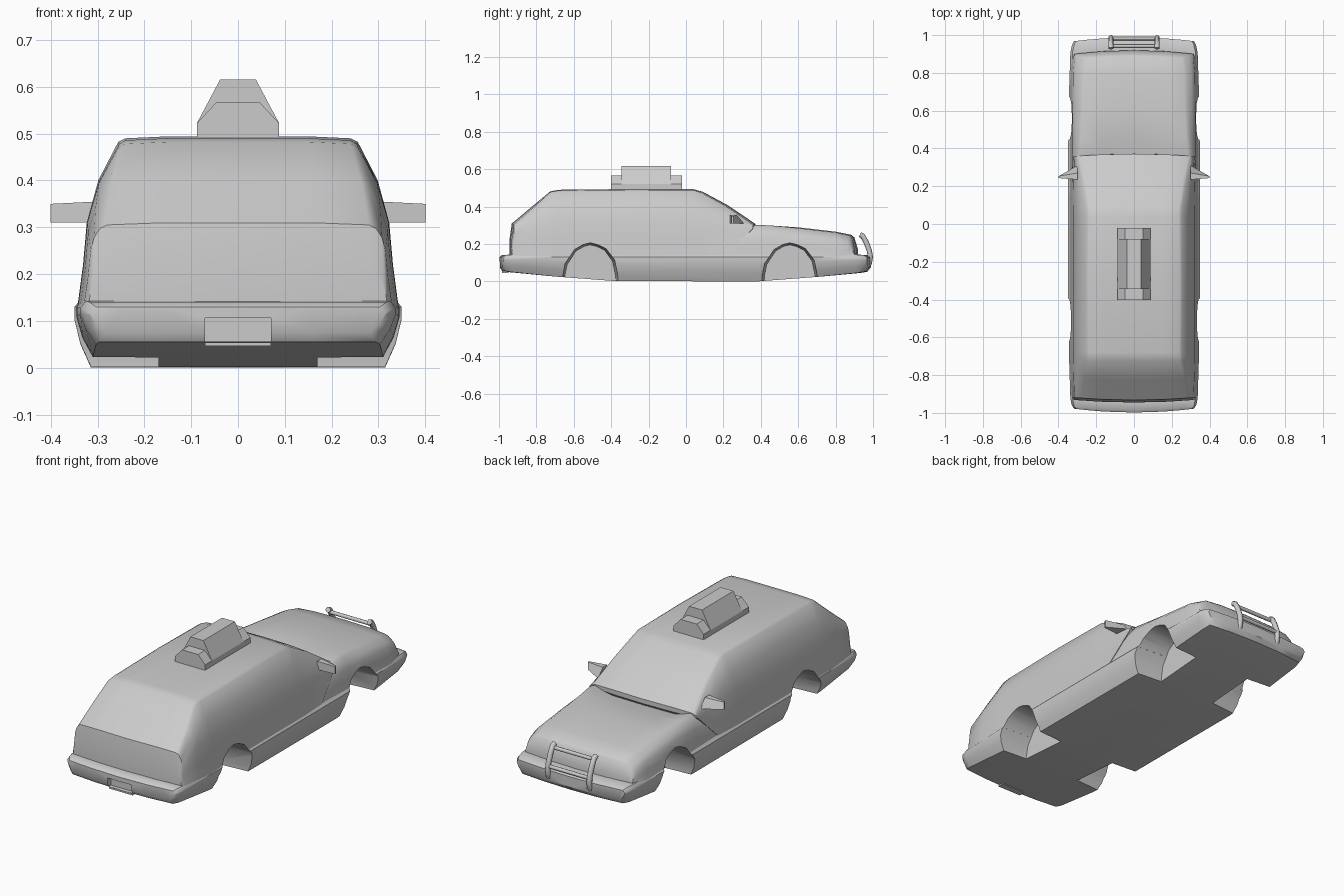
import bpy, bmesh, math

cube = bpy.data.objects.get("Cube")
if cube:
    bpy.data.objects.remove(cube)

paint = bpy.data.materials.new("light_grey")
paint.use_nodes = True
GREY = (0.6, 0.6, 0.6, 1)
paint.diffuse_color = GREY
paint.node_tree.nodes["Principled BSDF"].inputs["Base Color"].default_value = GREY


def finish(name, bm):
    """Turn a bmesh into a named, painted object."""
    bmesh.ops.recalc_face_normals(bm, faces=bm.faces)
    mesh = bpy.data.meshes.new(name)
    bm.to_mesh(mesh)
    bm.free()
    mesh.materials.append(paint)
    obj = bpy.data.objects.new(name, mesh)
    bpy.context.collection.objects.link(obj)
    return obj


def smooth(obj, angle):
    bpy.ops.object.select_all(action='DESELECT')
    obj.select_set(True)
    bpy.context.view_layer.objects.active = obj
    bpy.ops.object.shade_smooth_by_angle(angle=math.radians(angle))


def loft(name, stations, section, bow):
    """Skin mirrored half sections along y; the ends bow back at the corners."""
    bm = bmesh.new()
    rings = []
    for i, (y, *params) in enumerate(stations):
        half = section(*params)
        m = len(half) - 1
        pts = half + [(-x, z) for x, z in half[-2:0:-1]]
        shift = bow if i >= len(stations) - 3 else -bow if i < 3 else 0
        rings.append([bm.verts.new((x, y - shift * (x / 0.33) ** 2, z)) for x, z in pts])
    n = len(rings[0])
    for a, b in zip(rings, rings[1:]):
        for j in range(n):
            k = (j + 1) % n
            bm.faces.new((a[j], a[k], b[k], b[j]))
    # End caps run as strips between the lower and upper edges
    for ring in (rings[0], rings[-1]):
        for side in (1, -1):
            for i in range(m // 2 + m % 2):
                ids = [i, i + 1, m - i - 1, m - i]
                face = list(dict.fromkeys(ring[(side * q) % n] for q in ids))
                if len(face) > 2:
                    bm.faces.new(face)
    return finish(name, bm)


def prism(name, a, b):
    """Solid between two matching outlines."""
    bm = bmesh.new()
    va, vb = [[bm.verts.new(p) for p in loop] for loop in (a, b)]
    bm.faces.new(va)
    bm.faces.new(vb)
    for i in range(len(va)):
        j = (i + 1) % len(va)
        bm.faces.new((va[i], va[j], vb[j], vb[i]))
    return finish(name, bm)


def box(name, x, y, z):
    loops = [[(sx * x, py, pz) for sx, pz in ((-1, z[0]), (1, z[0]), (1, z[1]), (-1, z[1]))] for py in y]
    return prism(name, *loops)


def sill_section(zb, w, zt):
    return [(0, zb), (w * .5, zb), (w * .9, zb), (w * .965, zb + (zt - zb) * .35),
            (w, zb + (zt - zb) * .7), (w, zt - .015), (w * .965, zt),
            (w * .8, zt), (w * .5, zt), (0, zt)]


def shell_section(w, belt, bw, zt, tw, crown=.004, zb=.13):
    return [(0, zb), (w * .5, zb), (w, zb), (bw + (w - bw) * .4, zb + (belt - zb) * .5),
            (bw, belt), ((bw + tw) / 2 + (zt - belt) * .05, (belt + zt) / 2),
            (tw, zt - .008), (tw - .015, zt), (tw * .6, zt + crown), (0, zt + crown)]


# Lower body with wraparound bumpers
sill = loft("lower_body", [
    (-.998, .075, .315, .13), (-.985, .055, .328, .14), (-.95, .05, .337, .143),
    (-.7, .026, .344, .145), (-.38, .002, .349, .145), (.38, 0, .349, .145),
    (.7, .024, .344, .145), (.93, .045, .337, .143), (.97, .052, .328, .14),
    (.988, .075, .318, .13)], sill_section, .022)

# Cabin with sloped tail and overhanging windscreen
cabin = loft("cabin", [
    (-.945, .32, .165, .315, .21, .30), (-.932, .33, .25, .315, .305, .295),
    (-.825, .337, .29, .32, .395, .278), (-.725, .342, .31, .322, .478, .256),
    (-.68, .342, .31, .322, .486, .254), (-.3, .343, .31, .323, .49, .256),
    (.04, .343, .31, .322, .489, .252), (.09, .343, .31, .322, .475, .253),
    (.22, .341, .29, .32, .405, .272), (.372, .322, .29, .312, .303, .302, .004, .283)],
    shell_section, .015)

# Bonnet with a dip below the windscreen
bonnet = loft("bonnet", [
    (.1, .338, .2, .328, .24, .29), (.36, .341, .24, .325, .303, .30, -.035),
    (.45, .341, .24, .325, .298, .29, -.012), (.6, .341, .235, .325, .285, .285),
    (.8, .338, .22, .322, .262, .28), (.885, .332, .2, .316, .245, .27),
    (.9, .326, .19, .312, .232, .275), (.92, .32, .145, .316, .165, .30)],
    shell_section, .022)

# Wheel arch cutters, narrowing inwards
arch = [(-.165, -.1), (-.16, .03), (-.145, .1), (-.09, .18), (-.04, .208), (0, .217),
        (.04, .208), (.09, .185), (.14, .12), (.16, .03), (.165, -.1)]
for label, yc, shells in (("rear", -.512, (sill, cabin)), ("front", .555, (sill, bonnet))):
    for s in (1, -1):
        outer = [(s * .5, yc + y, z) for y, z in arch]
        inner = [(s * .17, yc + y * .85, z * .9) for y, z in arch]
        cutter = prism(label + "_arch_cutter", inner, outer)
        cutter.hide_render = True
        cutter.hide_set(True)
        for shell in shells:
            mod = shell.modifiers.new("wheel_arch", 'BOOLEAN')
            mod.operation, mod.object, mod.solver = 'DIFFERENCE', cutter, 'EXACT'

# Number plate recess in the rear bumper
recess = box("plate_cutter", .07, (-1.1, -.965), (.056, .106))
recess.hide_render = True
recess.hide_set(True)
mod = sill.modifiers.new("plate_recess", 'BOOLEAN')
mod.operation, mod.object, mod.solver = 'DIFFERENCE', recess, 'EXACT'
box("plate_lip", .07, (-.985, -.95), (.046, .054))

# Bake the cuts so that shading follows the final surfaces
for shell in (sill, cabin, bonnet):
    bpy.ops.object.select_all(action='DESELECT')
    shell.select_set(True)
    bpy.context.view_layer.objects.active = shell
    for mod in list(shell.modifiers):
        bpy.ops.object.modifier_apply(modifier=mod.name)
    smooth(shell, 38)

# Door mirrors
for s, label in ((1, "left"), (-1, "right")):
    root = [(s * .30, .235, .31), (s * .30, .31, .31), (s * .30, .27, .355), (s * .30, .235, .355)]
    tip = [(s * .40, .243, .31), (s * .40, .253, .31), (s * .40, .253, .35), (s * .40, .243, .35)]
    prism(label + "_mirror", root, tip)

# Roof sign: tall middle and lower ends sharing one sloped profile
for label, y0, y1, top, xt in (("middle", -.345, -.08, .616, .038),
                               ("rear", -.402, -.345, .566, .05),
                               ("front", -.08, -.022, .566, .05)):
    outline = [(-.088, .48), (.088, .48), (.088, .522), (xt, top), (-xt, top), (-.088, .522)]
    if label != "middle":
        outline[3], outline[4] = (xt - .003, top), (-xt + .003, top)
    prism("roof_sign_" + label, *[[(x, y, z) for x, z in outline] for y in (y0, y1)])


def tube(name, points, radius):
    curve = bpy.data.curves.new(name, 'CURVE')
    curve.dimensions = '3D'
    curve.bevel_depth, curve.bevel_resolution, curve.use_fill_caps = radius, 2, True
    spline = curve.splines.new('POLY')
    spline.points.add(len(points) - 1)
    for p, co in zip(spline.points, points):
        p.co = (*co, 1)
    curve.materials.append(paint)
    obj = bpy.data.objects.new(name, curve)
    bpy.context.collection.objects.link(obj)


# Front guard bars
for s, label in ((1, "left"), (-1, "right")):
    tube(label + "_guard_upright", [(s * .122, y, z) for y, z in (
        (.93, .25), (.945, .243), (.963, .21), (.98, .165), (.986, .13), (.98, .095), (.955, .068))], .014)
tube("guard_upper_bar", [(-.122, .942, .235), (.122, .942, .235)], .01)
tube("guard_lower_bar", [(-.122, .982, .15), (.122, .982, .15)], .01)
